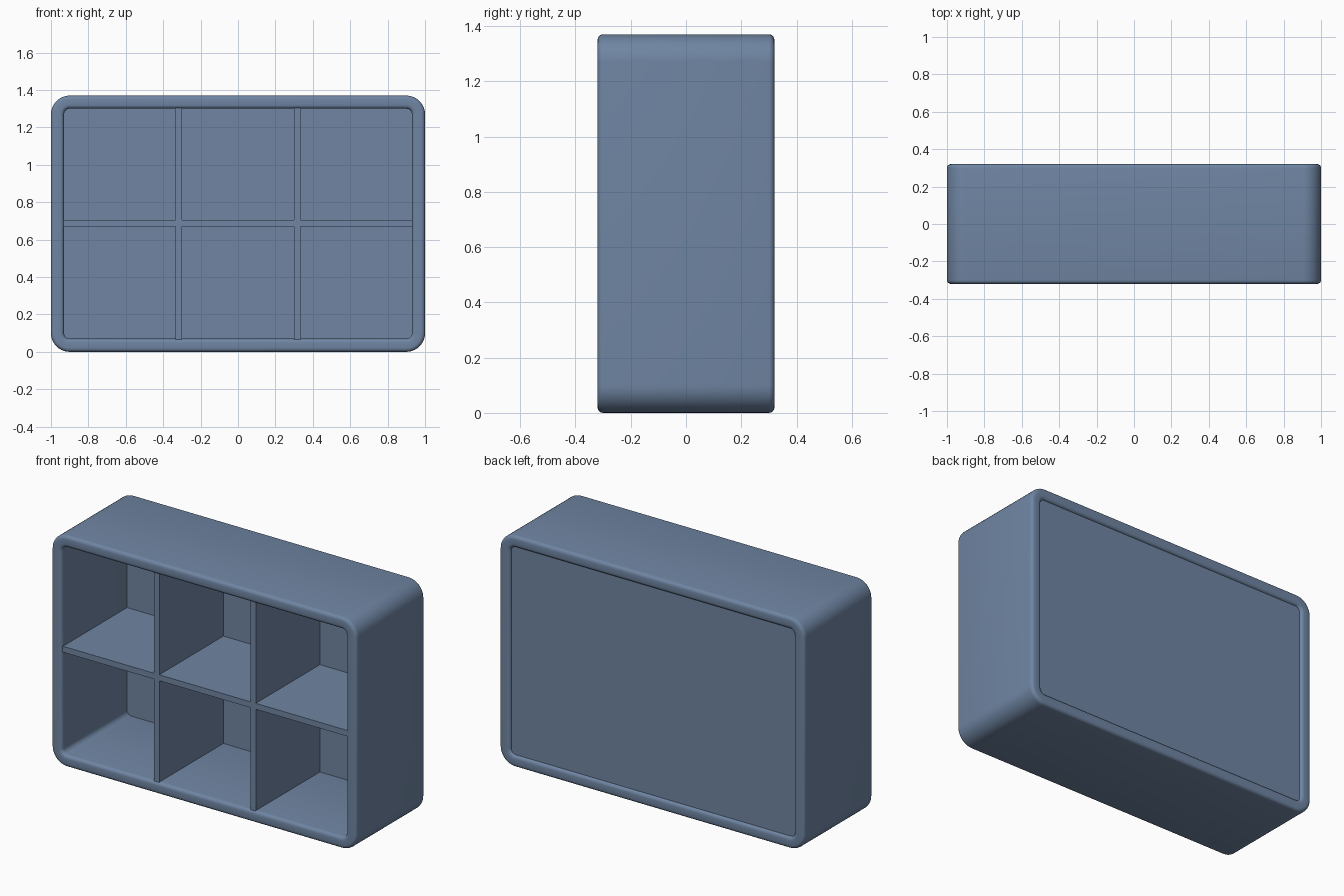
import bpy, bmesh, math

if "Cube" in bpy.data.objects:
    bpy.data.objects.remove(bpy.data.objects["Cube"])

mat = bpy.data.materials.new("slate blue")
mat.diffuse_color = (0.16, 0.235, 0.365, 1)
mat.use_nodes = True
mat.node_tree.nodes["Principled BSDF"].inputs["Base Color"].default_value = mat.diffuse_color

W, H, D = 1.0, 1.37, 0.32      # half width, height, half depth
T = 0.07                       # frame wall thickness
MID = H / 2


def rounded_rect(hw, hh, r, y, n=10):
    """Points of a rounded rectangle in the xz plane."""
    pts = []
    for i, (sx, sz) in enumerate([(1, 1), (-1, 1), (-1, -1), (1, -1)]):
        for k in range(n + 1):
            a = math.pi / 2 * (i + k / n)
            pts.append((sx * (hw - r) + r * math.cos(a), y,
                        MID + sz * (hh - r) + r * math.sin(a)))
    return pts


def finish(bm, name):
    bmesh.ops.recalc_face_normals(bm, faces=bm.faces)
    me = bpy.data.meshes.new(name)
    bm.to_mesh(me)
    bm.free()
    me.materials.append(mat)
    ob = bpy.data.objects.new(name, me)
    bpy.context.collection.objects.link(ob)
    return ob


def box(name, x0, x1, y0, y1, z0, z1):
    bm = bmesh.new()
    bmesh.ops.create_cube(bm, size=1)
    for v in bm.verts:
        v.co = (x1 if v.co.x > 0 else x0,
                y1 if v.co.y > 0 else y0,
                z1 if v.co.z > 0 else z0)
    return finish(bm, name)


# Outer frame: rounded rectangular tube with softened rims
bm = bmesh.new()
sections = [(W, MID, 0.10, -D), (W - T, MID - T, 0.03, -D),
            (W - T, MID - T, 0.03, D), (W, MID, 0.10, D)]
rings = [[bm.verts.new(p) for p in rounded_rect(*s)] for s in sections]
n = len(rings[0])
for a, b in zip(rings, rings[1:] + rings[:1]):
    for i in range(n):
        j = (i + 1) % n
        bm.faces.new((a[i], a[j], b[j], b[i]))
frame = finish(bm, "outer_frame")
bev = frame.modifiers.new("soft rims", 'BEVEL')
bev.width = 0.02
bev.segments = 4
bev.limit_method = 'ANGLE'
bev.angle_limit = math.radians(60)
bpy.context.view_layer.objects.active = frame
frame.select_set(True)
bpy.ops.object.modifier_apply(modifier=bev.name)
bpy.ops.object.shade_smooth_by_angle(angle=math.radians(35))

# Back panel, slightly recessed in the frame
box("back_panel", -0.935, 0.935, 0.29, 0.305, T - 0.005, H - T + 0.005)

# Shelf and two upright dividers
FRONT, HALF = -0.31, 0.0175
box("shelf", -0.935, 0.935, FRONT, 0.295, MID + 0.003 - HALF, MID + 0.003 + HALF)
for side, x in (("left", -0.316), ("right", 0.316)):
    for level, z0, z1 in (("lower", T - 0.004, MID + 0.003 - HALF),
                          ("upper", MID + 0.003 + HALF, H - T + 0.004)):
        box(f"{level}_{side}_divider", x - HALF, x + HALF, FRONT, 0.295, z0, z1)
